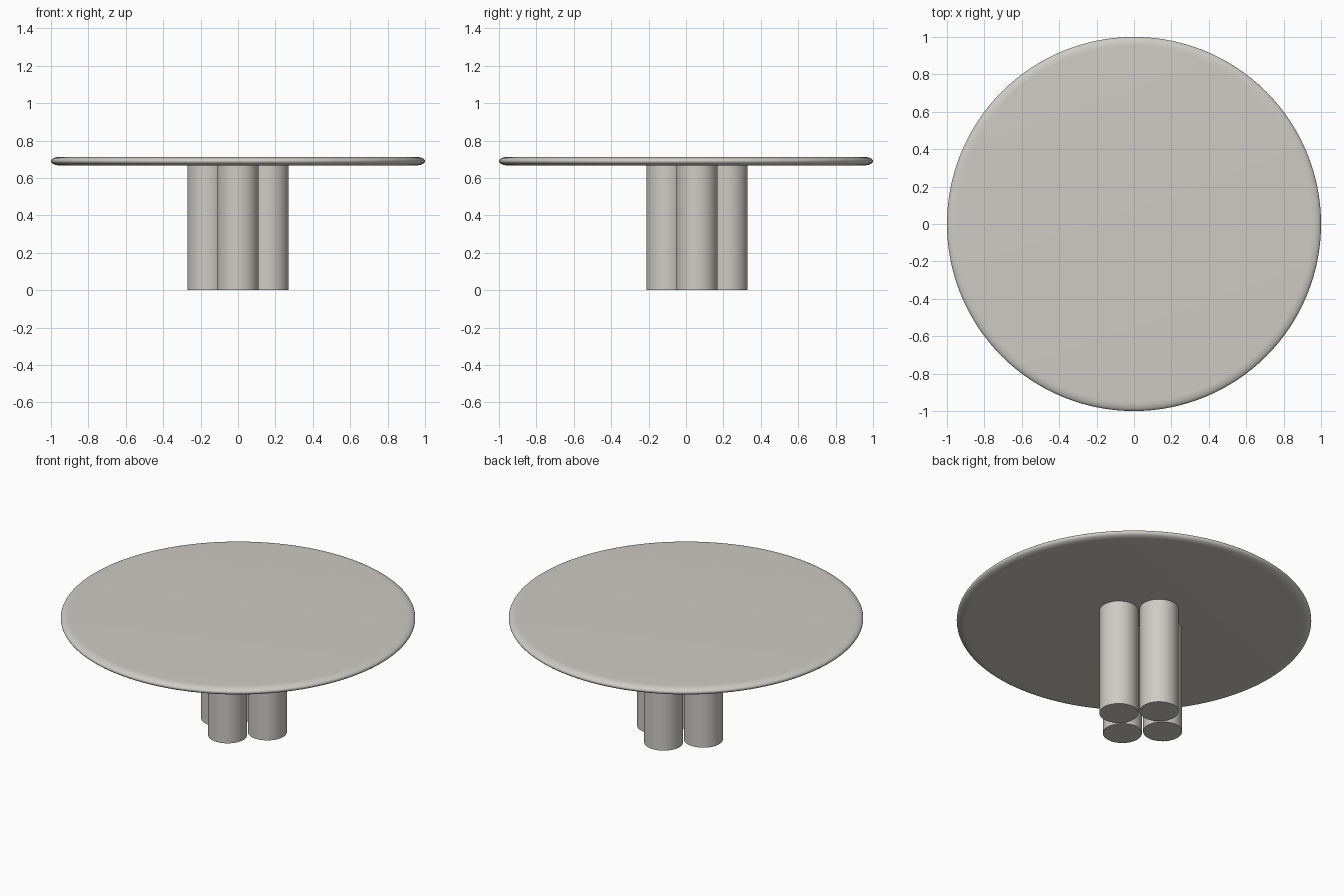
import bpy, bmesh, math
from mathutils import Matrix, Vector

if "Cube" in bpy.data.objects:
    bpy.data.objects.remove(bpy.data.objects["Cube"])

stone = bpy.data.materials.new("warm light grey")
stone.diffuse_color = (0.62, 0.60, 0.56, 1)
stone.use_nodes = True
stone.node_tree.nodes["Principled BSDF"].inputs["Base Color"].default_value = stone.diffuse_color

def finish(bm, name, angle):
    bmesh.ops.recalc_face_normals(bm, faces=bm.faces)
    mesh = bpy.data.meshes.new(name)
    bm.to_mesh(mesh)
    bm.free()
    mesh.materials.append(stone)
    obj = bpy.data.objects.new(name, mesh)
    bpy.context.collection.objects.link(obj)
    bpy.ops.object.select_all(action='DESELECT')
    obj.select_set(True)
    bpy.context.view_layer.objects.active = obj
    bpy.ops.object.shade_smooth_by_angle(angle=math.radians(angle))
    return obj

# Round table top: lathed profile with an elliptical bullnose rim
Z_LOW, Z_HIGH, RIM = 0.667, 0.713, 0.05
mid, half = (Z_LOW + Z_HIGH) / 2, (Z_HIGH - Z_LOW) / 2
profile = [(1 - RIM + RIM * math.cos(a), mid + half * math.sin(a))
           for a in (math.pi * (i / 16 - 0.5) for i in range(17))]
SIDES = 128
bm = bmesh.new()
rings = [[bm.verts.new((r * math.cos(2 * math.pi * s / SIDES),
                        r * math.sin(2 * math.pi * s / SIDES), z))
          for s in range(SIDES)] for r, z in profile]
for low, high in zip(rings, rings[1:]):
    for s in range(SIDES):
        t = (s + 1) % SIDES
        bm.faces.new((low[s], low[t], high[t], high[s]))
bm.faces.new(rings[0])
bm.faces.new(rings[-1])
finish(bm, "table_top", 40)

# Cluster of four cylindrical legs in a diamond, set slightly to the back
LEG_R, SPREAD, CENTRE_Y = 0.11, 0.161, 0.059
for name, dx, dy in (("front_leg", 0, -1), ("right_leg", 1, 0),
                     ("back_leg", 0, 1), ("left_leg", -1, 0)):
    bm = bmesh.new()
    spot = Vector((dx * SPREAD, CENTRE_Y + dy * SPREAD, Z_LOW / 2))
    bmesh.ops.create_cone(bm, cap_ends=True, segments=64, radius1=LEG_R,
                          radius2=LEG_R, depth=Z_LOW,
                          matrix=Matrix.Translation(spot))
    finish(bm, name, 40)
